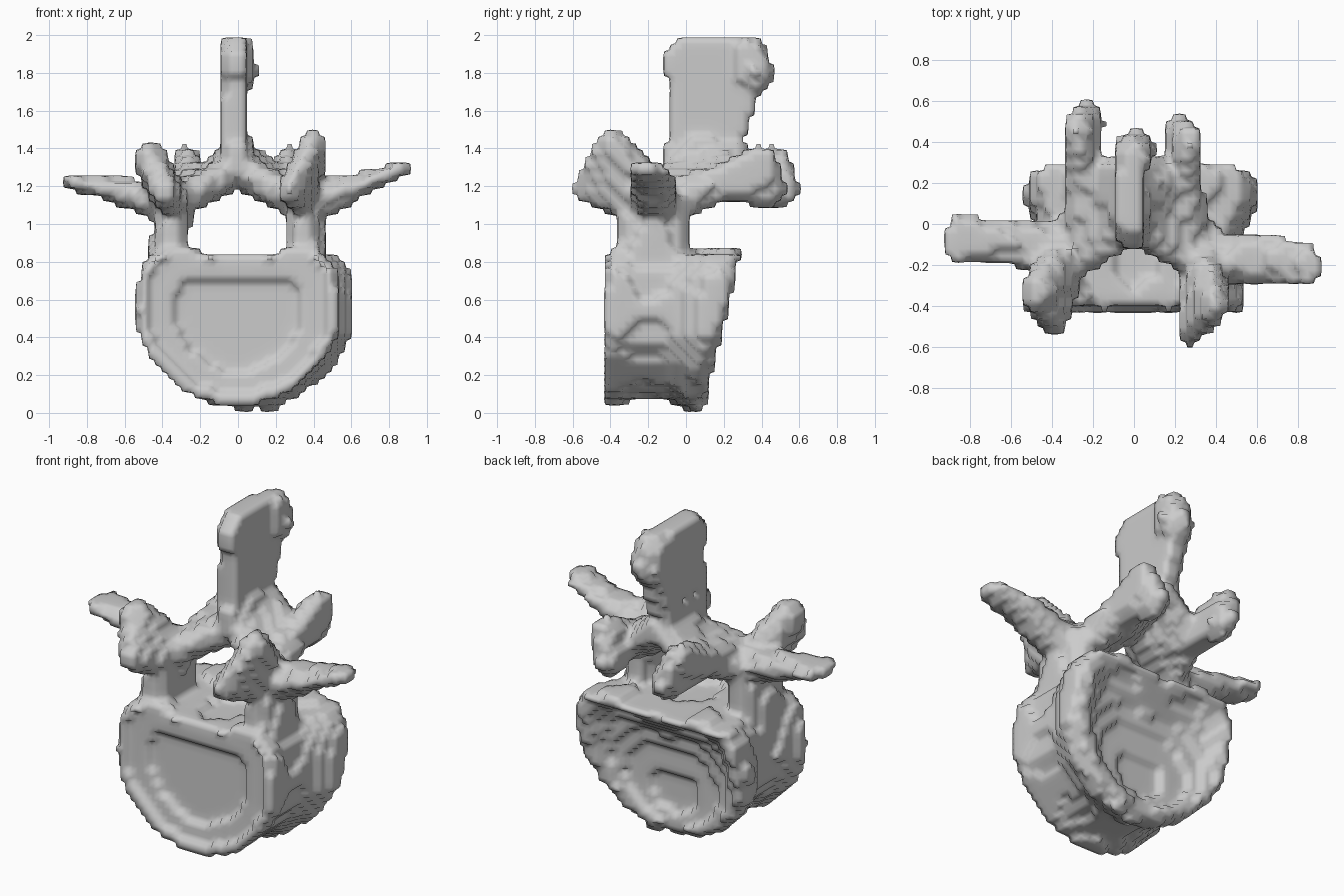
import bpy, bmesh, math

bm = bmesh.new()

# unit sphere points shared by all rounded lumps
SPHERE = [(math.sin(t) * math.cos(p), math.sin(t) * math.sin(p), math.cos(t))
          for t in [math.pi * i / 8 for i in range(1, 8)]
          for p in [math.tau * j / 14 for j in range(14)]] + [(0, 0, 1), (0, 0, -1)]


def hull(*balls):
    """Convex skin around ellipsoids given as (x, y, z, rx, ry, rz)."""
    pts = [bm.verts.new((x + a * rx, y + b * ry, z + c * rz))
           for x, y, z, rx, ry, rz in balls for a, b, c in SPHERE]
    bmesh.ops.convex_hull(bm, input=pts)
    loose = [v for v in bm.verts if not v.link_faces]
    bmesh.ops.delete(bm, geom=loose, context='VERTS')


def prism(profile, x0, x1):
    """Side outline in (y, z), extruded across x."""
    a = [bm.verts.new((x0, y, z)) for y, z in profile]
    b = [bm.verts.new((x1, y, z)) for y, z in profile]
    n = len(a)
    bm.faces.new(a)
    bm.faces.new(b[::-1])
    for i in range(n):
        bm.faces.new((a[i], b[i], b[(i + 1) % n], a[(i + 1) % n]))


# body: D-shaped rings from the front dish, over the waist, to the tilted rear dish
half = [(0, .83), (.25, .87), (.46, .86), (.53, .75), (.55, .55), (.53, .4), (.45, .26),
        (.3, .12), (.14, .05), (0, .035)]
outline = half + [(-x, z) for x, z in half[-2:0:-1]]
stations = [  # y, scale, shear, x shift
    (-.37, .05, 0, 0), (-.375, .5, 0, 0), (-.40, .8, .02, 0), (-.435, .93, .03, 0),
    (-.41, .99, .03, 0), (-.34, .98, .03, 0), (-.25, .93, .05, .01), (-.1, .92, .1, .02),
    (.0, .97, .14, .04), (.07, 1.04, .18, .04), (.14, 1.05, .22, .04), (.20, 1.0, .24, .03),
    (.2, .9, .24, .02), (.13, .7, .22, .02), (.09, .4, .2, .02), (.08, .05, .2, .02)]
rings = []
for y, s, shear, dx in stations:
    ring = []
    for x, z in outline:
        zz = .46 + (z - .46) * (s if z < .46 else min(s, .98))
        ring.append(bm.verts.new((x * s + dx, y + shear * (zz - .46), zz)))
    rings.append(ring)
n = len(outline)
for r0, r1 in zip(rings, rings[1:]):
    for i in range(n):
        bm.faces.new((r0[i], r0[(i + 1) % n], r1[(i + 1) % n], r1[i]))
bm.faces.new(rings[0][::-1])
bm.faces.new(rings[-1])
hull((.17, .06, .04, .04, .05, .05), (.17, .05, .12, .06, .07, .05))  # small spur under the rim

for s in (-1, 1):
    # pedicle
    hull((s * .37, -.19, .8, .11, .2, .1), (s * .34, -.16, .96, .09, .2, .1),
         (s * .34, -.16, 1.1, .1, .2, .1))
    # lamina
    hull((s * .28, -.13, 1.14, .1, .14, .09), (s * .03, .02, 1.27, .05, .14, .1),
         (s * .2, .18, 1.2, .08, .1, .09))
    hull((s * .03, .02, 1.29, .06, .14, .1), (s * .02, .22, 1.36, .06, .12, .1),
         (s * .2, .2, 1.22, .08, .12, .09))
    # rear joint process, slightly longer on the left
    d = .07 if s < 0 else 0
    hull((s * .27, .02, 1.16, .09, .12, .11), (s * .25, .2, 1.22, .09, .1, .1))
    hull((s * .25, .18, 1.21, .09, .1, .1), (s * .27, .39 + d, 1.34, .07, .1, .08),
         (s * .22, .43 + d, 1.18, .08, .11, .09))

# front joint processes
hull((.34, -.18, 1.15, .1, .12, .11), (.27, -.51, 1.18, .065, .1, .07),
     (.32, -.38, 1.14, .08, .08, .08), (.39, -.39, 1.41, .075, .1, .09))
hull((-.36, -.18, 1.15, .1, .12, .11), (-.39, -.46, 1.17, .07, .1, .08),
     (-.47, -.33, 1.35, .09, .1, .09), (-.36, -.38, 1.12, .08, .08, .07))

# side processes
for path in ([(.36, -.16, 1.1, .1, .13, .11), (.52, -.17, 1.16, .07, .12, .1),
              (.7, -.17, 1.23, .06, .12, .055), (.86, -.2, 1.29, .06, .11, .04)],
             [(-.36, -.14, 1.11, .1, .14, .11), (-.54, -.1, 1.15, .07, .12, .09),
              (-.7, -.08, 1.19, .06, .11, .06), (-.87, -.07, 1.225, .06, .12, .05)]):
    for a, b in zip(path, path[1:]):
        hull(a, b)

# spinous process: flat blade, flared foot and thick rear knob
prism([(-.11, 1.27), (-.09, 1.75), (-.13, 1.8), (-.11, 1.92), (-.05, 1.98), (.1, 1.995), (.32, 1.98),
       (.42, 1.9), (.44, 1.74), (.38, 1.68), (.34, 1.56), (.3, 1.4), (.25, 1.3)], -.075, .06)
hull((-.01, .06, 1.33, .12, .16, .1), (-.01, .1, 1.52, .06, .15, .06))
hull((.0, .32, 1.92, .09, .11, .08), (.01, .36, 1.8, .1, .11, .09))

bmesh.ops.recalc_face_normals(bm, faces=bm.faces)
mesh = bpy.data.meshes.new("vertebra")
bm.to_mesh(mesh)
bm.free()
obj = bpy.data.objects.new("vertebra", mesh)
bpy.context.collection.objects.link(obj)

# fuse the parts, then give the surface its terraced scan-like steps
fuse = obj.modifiers.new("fuse", 'REMESH')
fuse.mode = 'VOXEL'
fuse.voxel_size = .018
steps = obj.modifiers.new("steps", 'REMESH')
steps.mode = 'BLOCKS'
steps.octree_depth = 6
steps.scale = .9
steps.use_smooth_shade = True
soften = obj.modifiers.new("soften", 'SMOOTH')
soften.factor = .5
soften.iterations = 3
